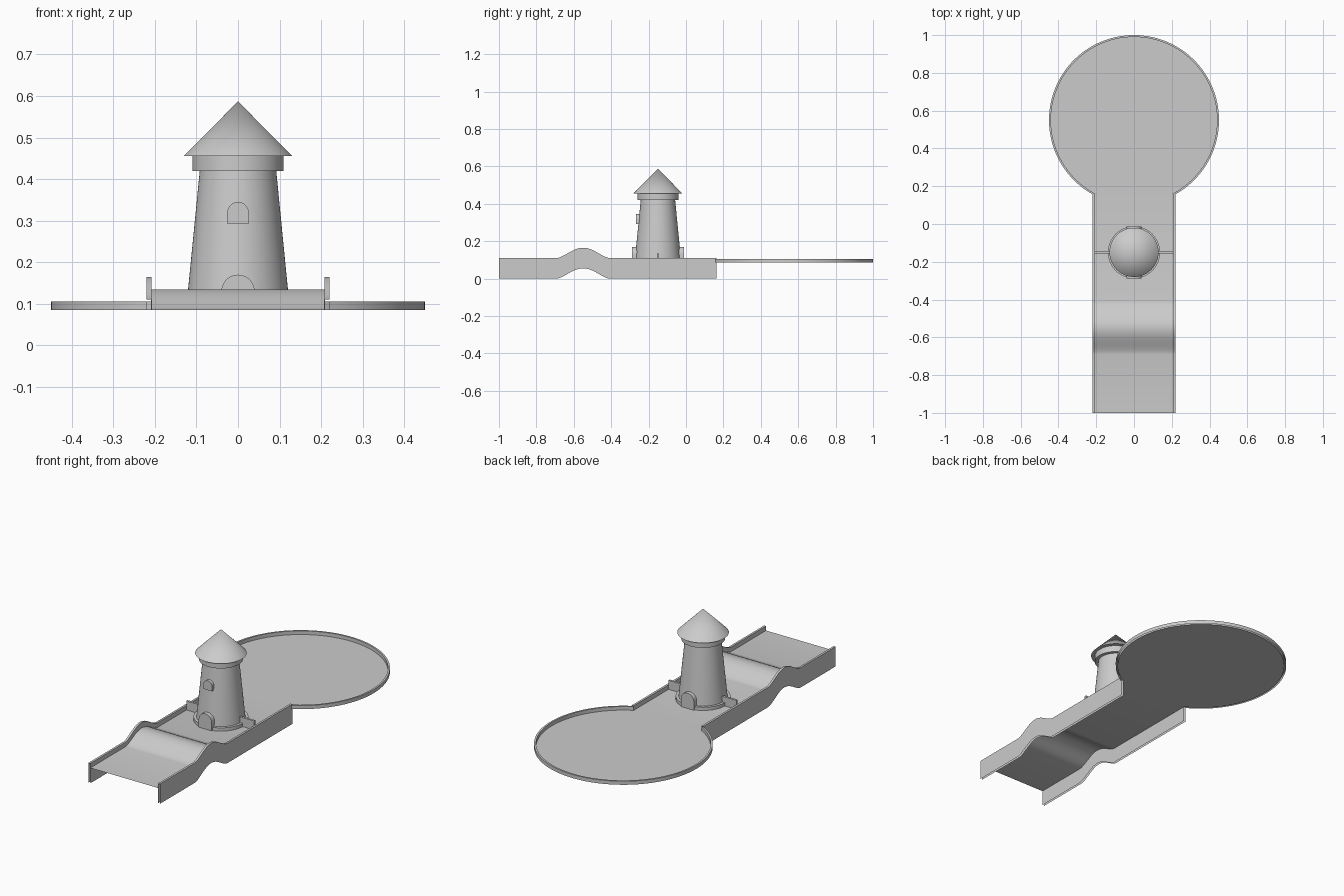
import bpy, bmesh
from math import sin, cos, pi, asin, radians

if "Cube" in bpy.data.objects:
    bpy.data.objects.remove(bpy.data.objects["Cube"])

TY = -0.15            # tower centre along y
FLOOR = 0.085         # height of the playing surface
GC, R_OUT, R_IN = 0.55, 0.45, 0.44   # round green: centre y, rim radii
W_OUT, W_IN = 0.22, 0.208            # side wall faces


def finish(name, bm, angle=30):
    bmesh.ops.remove_doubles(bm, verts=bm.verts, dist=1e-5)
    me = bpy.data.meshes.new(name)
    bm.to_mesh(me)
    bm.free()
    ob = bpy.data.objects.new(name, me)
    bpy.context.collection.objects.link(ob)
    bpy.ops.object.select_all(action='DESELECT')
    ob.select_set(True)
    bpy.context.view_layer.objects.active = ob
    bpy.ops.object.shade_smooth_by_angle(angle=radians(angle))
    return ob


def skin(bm, rows):
    """Bridge consecutive cross-sections with quads."""
    vs = [[bm.verts.new(p) for p in row] for row in rows]
    for a, b in zip(vs, vs[1:]):
        for i in range(len(a) - 1):
            bm.faces.new((a[i], b[i], b[i + 1], a[i + 1]))


def lathe(name, profile, n=64):
    bm = bmesh.new()
    skin(bm, [[(r * cos(2 * pi * k / n), TY + r * sin(2 * pi * k / n), z)
               for r, z in profile] for k in range(n + 1)])
    return finish(name, bm)


def arch_block(name, half_w, z0, z1, y0, y1, n=20):
    """Solid round-topped block running from y0 to y1."""
    zc = z1 - half_w
    pts = [(half_w, z0)] + [(half_w * cos(pi * k / n), zc + half_w * sin(pi * k / n))
                            for k in range(n + 1)] + [(-half_w, z0)]
    bm = bmesh.new()
    f = bm.faces.new([bm.verts.new((x, y0, z)) for x, z in pts])
    ext = bmesh.ops.extrude_face_region(bm, geom=[f], use_keep_orig=True)
    for v in ext['geom']:
        if isinstance(v, bmesh.types.BMVert):
            v.co.y = y1
    bmesh.ops.recalc_face_normals(bm, faces=bm.faces)
    return finish(name, bm)


def bump(y):
    t = (y + 0.55) / 0.14
    return max(0.0, cos(pi * t / 2)) ** 1.5 if abs(t) < 1 else 0.0


# lane stations: flat, hump, flat
neck = GC - (R_IN ** 2 - W_IN ** 2) ** 0.5
ys = [-1.0] + [-0.69 + 0.28 * k / 28 for k in range(29)] + [neck]

# lane floor with hump
bm = bmesh.new()
skin(bm, [[(W_IN, y, FLOOR + 0.05 * bump(y)), (-W_IN, y, FLOOR + 0.05 * bump(y))] for y in ys])
finish("lane_floor", bm)

# hollow side walls following the hump
for side, xs in (("right", (W_OUT, W_OUT, W_IN, W_IN)), ("left", (-W_IN, -W_IN, -W_OUT, -W_OUT))):
    bm = bmesh.new()
    skin(bm, [[(x, y, z + 0.055 * bump(y)) for x, z in zip(xs, (0, 0.11, 0.11, 0))] for y in ys])
    finish(side + "_wall", bm)


# round green and its rim, open at the neck
def arc(r, x_gap, n=96):
    g = asin(x_gap / r)
    a0, a1 = -pi / 2 + g, 1.5 * pi - g
    return [(r * cos(a0 + (a1 - a0) * k / n), GC + r * sin(a0 + (a1 - a0) * k / n))
            for k in range(n + 1)]


inner, outer = arc(R_IN, W_IN), arc(R_OUT, W_OUT)
bm = bmesh.new()
bm.faces.new([bm.verts.new((x, y, FLOOR)) for x, y in inner])
finish("green_floor", bm)
bm = bmesh.new()
skin(bm, [[(*o, FLOOR), (*o, 0.105), (*i, 0.105), (*i, FLOOR)] for o, i in zip(outer, inner)])
finish("green_rim", bm)

# tower
lathe("tower_base_ring", [(0.138, FLOOR), (0.138, 0.103), (0.12, 0.103)])
lathe("tower_body", [(0.125, FLOOR), (0.092, 0.42)])
lathe("tower_collar", [(0.09, 0.42), (0.11, 0.42), (0.11, 0.456)])
lathe("tower_roof", [(0.105, 0.456), (0.13, 0.456), (0, 0.587)])

# doorways front and back, window at the front
arch_block("front_doorway", 0.04, FLOOR, 0.17, TY - 0.138, TY - 0.095)
arch_block("back_doorway", 0.04, FLOOR, 0.17, TY + 0.138, TY + 0.095)
arch_block("front_window", 0.026, 0.293, 0.345, TY - 0.116, TY - 0.09)

# barriers between tower and walls
for side, s in (("right", 1), ("left", -1)):
    bm = bmesh.new()
    bmesh.ops.create_cube(bm, size=1)
    for v in bm.verts:
        v.co = (s * 0.16 + v.co.x * 0.098, TY + v.co.y * 0.012, 0.11 + v.co.z * 0.05)
    finish(side + "_barrier", bm)
